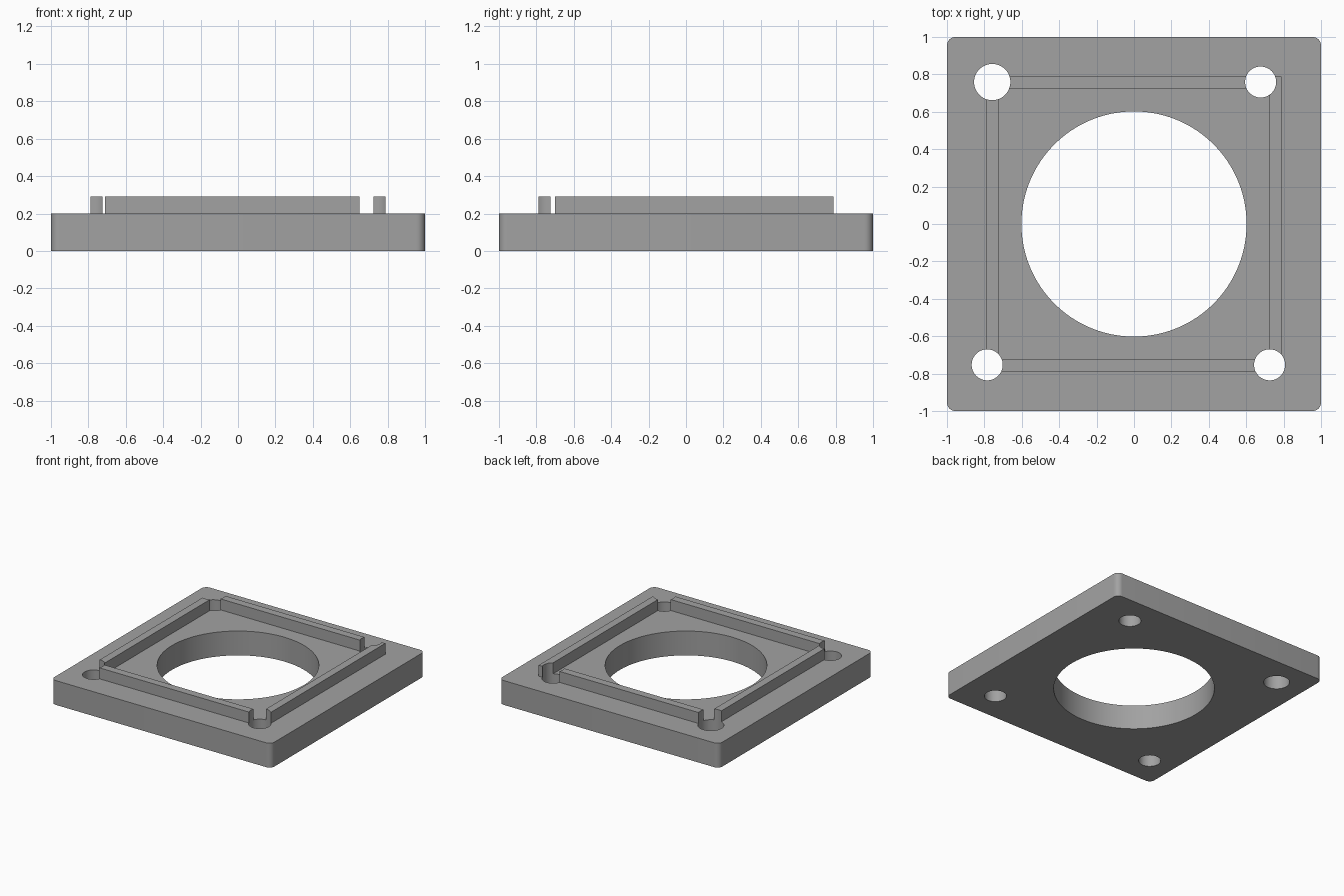
import bpy
import bmesh
import math

if "Cube" in bpy.data.objects:
    bpy.data.objects.remove(bpy.data.objects["Cube"])

grey = bpy.data.materials.new("mid_grey")
grey.diffuse_color = (0.36, 0.36, 0.36, 1)
grey.use_nodes = True
grey.node_tree.nodes["Principled BSDF"].inputs["Base Color"].default_value = grey.diffuse_color


def block(name, half, z0, z1):
    bpy.ops.mesh.primitive_cube_add(size=1, location=(0, 0, (z0 + z1) / 2))
    ob = bpy.context.object
    ob.name = name
    ob.scale = (2 * half, 2 * half, z1 - z0)
    bpy.ops.object.transform_apply(location=True, scale=True)
    ob.data.materials.append(grey)
    return ob


def drill(name, x, y, r, sides):
    bpy.ops.mesh.primitive_cylinder_add(vertices=sides, radius=r, depth=1, location=(x, y, 0.1))
    ob = bpy.context.object
    ob.name = name
    ob.data.materials.append(grey)
    return ob


def combine(target, tool, operation):
    mod = target.modifiers.new(operation.lower(), 'BOOLEAN')
    mod.operation = operation
    mod.solver = 'EXACT'
    mod.object = tool
    bpy.context.view_layer.objects.active = target
    bpy.ops.object.modifier_apply(modifier=mod.name)
    bpy.data.objects.remove(tool, do_unlink=True)


# Base plate with rounded vertical corners
plate = block("mounting_plate", 1.0, 0, 0.2)
bm = bmesh.new()
bm.from_mesh(plate.data)
upright = [e for e in bm.edges if abs(e.verts[0].co.z - e.verts[1].co.z) > 0.1]
bmesh.ops.bevel(bm, geom=upright, offset=0.045, segments=8, profile=0.5, affect='EDGES')
bm.to_mesh(plate.data)
bm.free()

# Raised square rim, joined to the plate
rim = block("raised_rim", 0.788, 0.1, 0.29)
combine(rim, block("rim_opening", 0.724, 0, 0.4), 'DIFFERENCE')
combine(plate, rim, 'UNION')

# Central bore and four screw holes, which also cut through the rim
holes = [
    ("centre_bore", 0, 0, 0.602, 96),
    ("back_left_hole", -0.758, 0.759, 0.097, 48),
    ("back_right_hole", 0.677, 0.759, 0.083, 48),
    ("front_left_hole", -0.785, -0.753, 0.083, 48),
    ("front_right_hole", 0.725, -0.753, 0.083, 48),
]
for hole in holes:
    combine(plate, drill(*hole), 'DIFFERENCE')

# Smooth bores and corners, sharp edges elsewhere
bpy.ops.object.select_all(action='DESELECT')
plate.select_set(True)
bpy.context.view_layer.objects.active = plate
bpy.ops.object.shade_smooth_by_angle(angle=math.radians(30))
